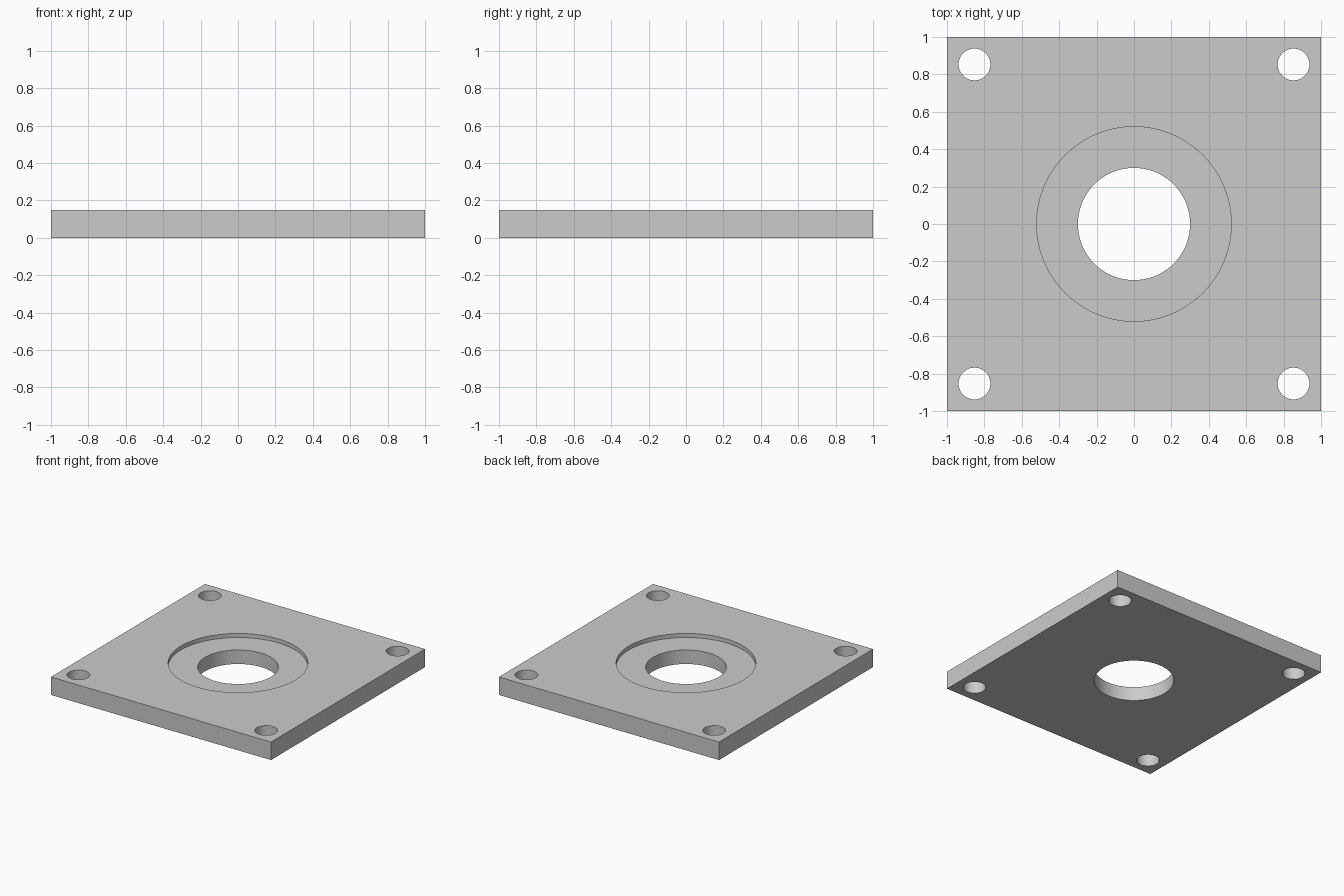
import bpy
import math

default = bpy.data.objects.get("Cube")
if default:
    bpy.data.objects.remove(default, do_unlink=True)

THICKNESS = 0.148
RECESS_FLOOR = 0.115

# Plain grey metal
grey = bpy.data.materials.new("plain grey")
grey.use_nodes = True
colour = (0.6, 0.6, 0.6, 1)
grey.diffuse_color = colour
bsdf = next(n for n in grey.node_tree.nodes if n.type == "BSDF_PRINCIPLED")
bsdf.inputs["Base Color"].default_value = colour

# Square base plate
bpy.ops.mesh.primitive_cube_add(size=1, location=(0, 0, THICKNESS / 2))
plate = bpy.context.object
plate.name = "mounting_plate"
plate.scale = (2, 2, THICKNESS)
bpy.ops.object.transform_apply(location=True, rotation=False, scale=True)
plate.data.materials.append(grey)


def drill(name, x, y, radius, bottom, sides):
    """Cut a round hole from above, down to the given height."""
    top = THICKNESS + 0.1
    bpy.ops.mesh.primitive_cylinder_add(
        vertices=sides, radius=radius, depth=top - bottom,
        location=(x, y, (top + bottom) / 2))
    cutter = bpy.context.object
    cutter.name = name + "_cutter"
    cutter.hide_render = True
    cutter.data.materials.append(grey)
    bpy.context.view_layer.objects.active = plate
    cut = plate.modifiers.new(name, "BOOLEAN")
    cut.operation = "DIFFERENCE"
    cut.solver = "EXACT"
    cut.object = cutter
    bpy.ops.object.modifier_apply(modifier=name)
    bpy.data.objects.remove(cutter, do_unlink=True)


# Shallow round recess and central bore
drill("recess", 0, 0, 0.52, RECESS_FLOOR, 128)
drill("bore", 0, 0, 0.3, -0.1, 96)

# Corner bolt holes
for sx in (-1, 1):
    for sy in (-1, 1):
        drill("bolt_hole", sx * 0.853, sy * 0.853, 0.085, -0.1, 48)

# Smooth round walls with crisp rims
bpy.ops.object.select_all(action="DESELECT")
plate.select_set(True)
bpy.context.view_layer.objects.active = plate
bpy.ops.object.shade_smooth_by_angle(angle=math.radians(30))
